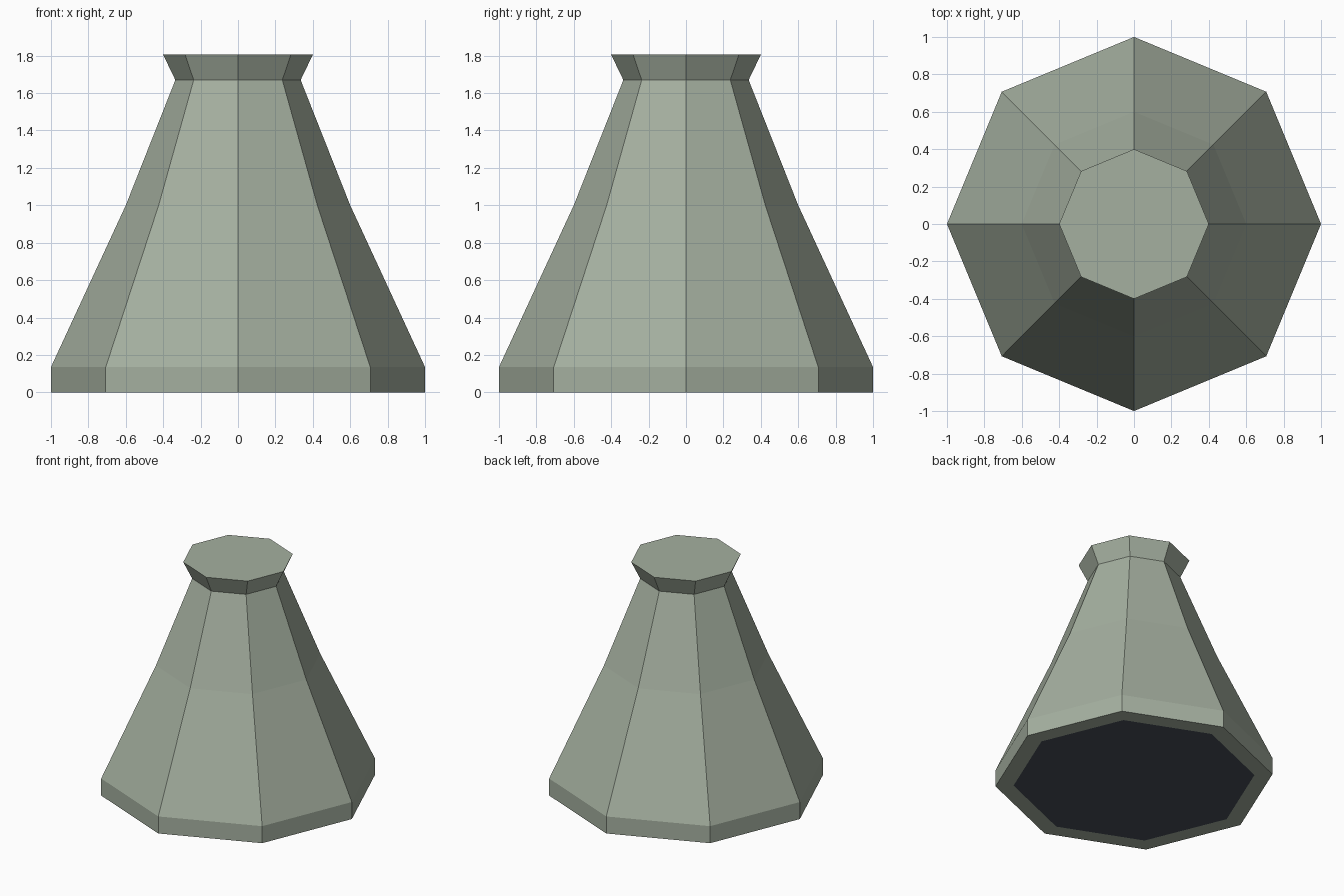
import bpy, bmesh, math

if "Cube" in bpy.data.objects:
    bpy.data.objects.remove(bpy.data.objects["Cube"])

SIDES = 8


def material(name, rgb):
    m = bpy.data.materials.new(name)
    m.diffuse_color = (*rgb, 1.0)
    m.use_nodes = True
    m.node_tree.nodes["Principled BSDF"].inputs["Base Color"].default_value = m.diffuse_color
    return m


stone = material("grey green", (0.376, 0.434, 0.352))
dark = material("dark slate", (0.065, 0.077, 0.10))

# radius and height of each octagonal ring: plinth, tapered body, flared rim
PROFILE = [(0.87, 0.0), (1.0, 0.0), (1.0, 0.135), (0.6, 1.0), (0.335, 1.67), (0.4, 1.805)]

bm = bmesh.new()
rings = []
for r, z in PROFILE:
    rings.append([bm.verts.new((r * math.cos(a), r * math.sin(a), z))
                  for a in (2 * math.pi * i / SIDES for i in range(SIDES))])

# side walls
for low, high in zip(rings, rings[1:]):
    for i in range(SIDES):
        j = (i + 1) % SIDES
        bm.faces.new((low[i], low[j], high[j], high[i]))

# flat top, and dark panel inset in the underside
bm.faces.new(rings[-1])
underside = bm.faces.new(rings[0][::-1])
underside.material_index = 1
bmesh.ops.recalc_face_normals(bm, faces=bm.faces)

mesh = bpy.data.meshes.new("tapered_pedestal")
bm.to_mesh(mesh)
bm.free()
mesh.materials.append(stone)
mesh.materials.append(dark)
pedestal = bpy.data.objects.new("tapered_pedestal", mesh)
bpy.context.collection.objects.link(pedestal)
